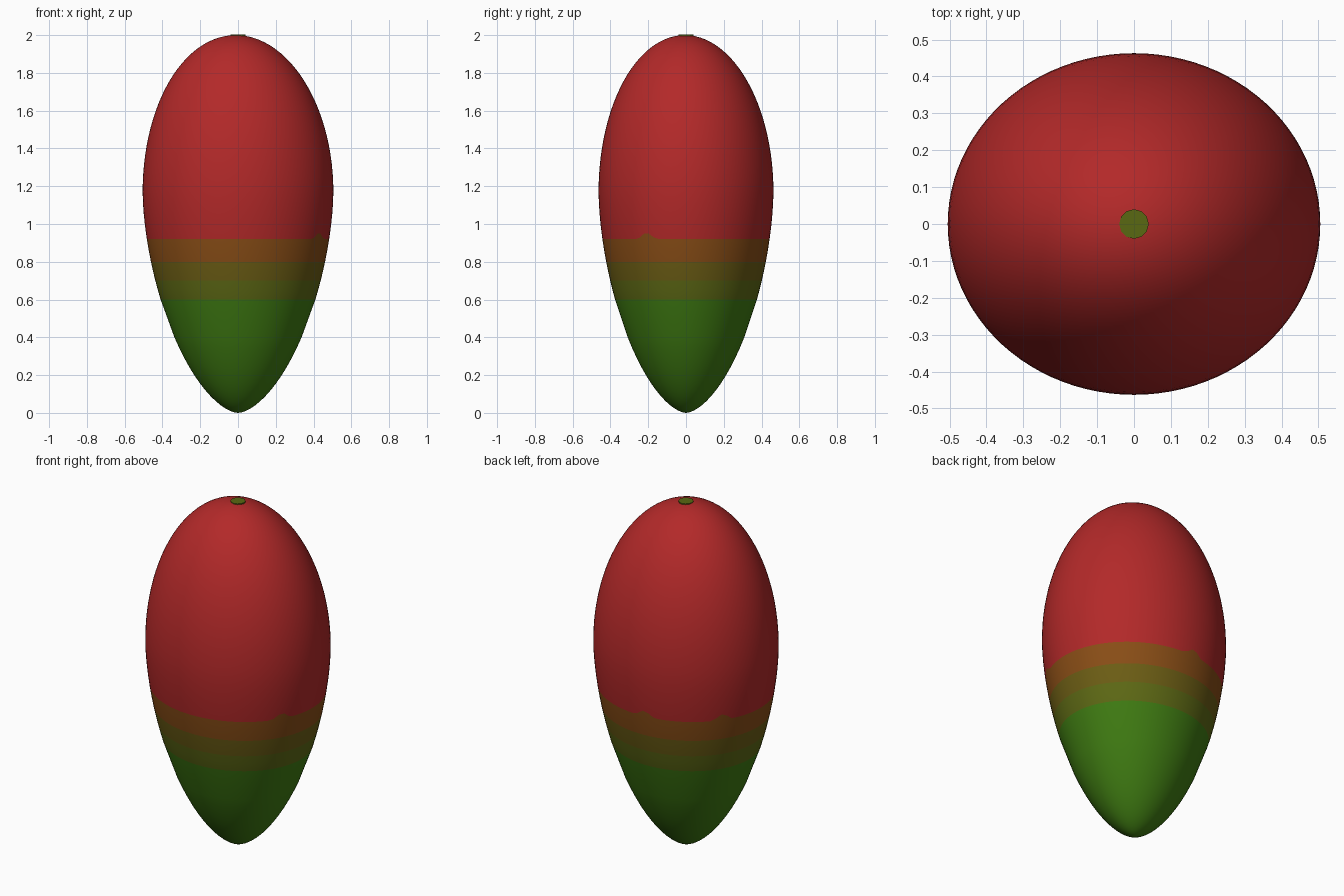
import bpy, bmesh, math

cube = bpy.data.objects.get("Cube")
if cube:
    bpy.data.objects.remove(cube, do_unlink=True)


def material(name, rgb):
    m = bpy.data.materials.new(name)
    m.use_nodes = True
    m.diffuse_color = (*rgb, 1)
    m.node_tree.nodes["Principled BSDF"].inputs["Base Color"].default_value = (*rgb, 1)
    return m


green = material("green", (0.05, 0.20, 0.006))
olive_green = material("olive green", (0.11, 0.14, 0.007))
olive = material("olive", (0.15, 0.11, 0.007))
orange_brown = material("orange brown", (0.25, 0.075, 0.008))
red = material("red", (0.45, 0.022, 0.022))
stem_green = material("stem olive", (0.10, 0.14, 0.006))

HEIGHT, BELLY = 2.0, 1.17
RX, RY = 0.505, 0.463
SEGMENTS = 96


def radius(z):
    """Rounded upper half, more pointed lower half."""
    if z >= BELLY:
        return math.sqrt(max(0, 1 - ((z - BELLY) / (HEIGHT - BELLY)) ** 2))
    return max(0, 1 - ((BELLY - z) / BELLY) ** 1.7) ** 0.6


def border_bump(angle):
    """Small peaks on the edge of the red skin."""
    return max(max(0, 1 - abs(angle - p) / 7) for p in (332, 95, 147)) * 0.04


# Ring heights: fine near both tips, exact at the colour borders
heights = [BELLY - BELLY * math.cos(math.pi / 2 * i / 24) for i in range(1, 14)]
heights = [h for h in heights if h < 0.57]
borders = [0.6, 0.7, 0.8, 0.92]
heights += [0.6, 0.65, 0.7, 0.75, 0.8, 0.86, 0.92, 0.99, 1.05, 1.11]
heights += [BELLY + (HEIGHT - BELLY) * math.sin(math.pi / 2 * i / 26) for i in range(26)]

# Fruit body
bm = bmesh.new()
rings = []
for h in heights:
    ring = []
    for s in range(SEGMENTS):
        deg = 360 * s / SEGMENTS
        z = h + (border_bump(deg) if h == 0.92 else 0)
        lean = -0.012 * max(0, (z - BELLY) / (HEIGHT - BELLY)) ** 2
        a, r = math.radians(deg), radius(z)
        ring.append(bm.verts.new((RX * r * math.cos(a) + lean, RY * r * math.sin(a) + lean / 2, z)))
    rings.append(ring)
bottom = bm.verts.new((0, 0, 0))
top = bm.verts.new((-0.012, -0.006, HEIGHT))
for s in range(SEGMENTS):
    n = (s + 1) % SEGMENTS
    bm.faces.new((bottom, rings[0][n], rings[0][s]))
    bm.faces.new((top, rings[-1][s], rings[-1][n]))
    for i, (lo, hi) in enumerate(zip(rings, rings[1:])):
        f = bm.faces.new((lo[s], lo[n], hi[n], hi[s]))
        f.material_index = sum(heights[i] >= b for b in borders)
for f in bm.faces:
    f.smooth = True
    if top in f.verts:
        f.material_index = len(borders)
mesh = bpy.data.meshes.new("fruit_body")
bm.to_mesh(mesh)
bm.free()
for m in (green, olive_green, olive, orange_brown, red):
    mesh.materials.append(m)
body = bpy.data.objects.new("fruit_body", mesh)
bpy.context.collection.objects.link(body)

# Stem stub, almost flush with the crown
bpy.ops.mesh.primitive_cylinder_add(vertices=12, radius=0.04, depth=0.04, location=(0, 0, 1.982))
stem = bpy.context.object
stem.name = "stem_stub"
stem.data.materials.append(stem_green)
